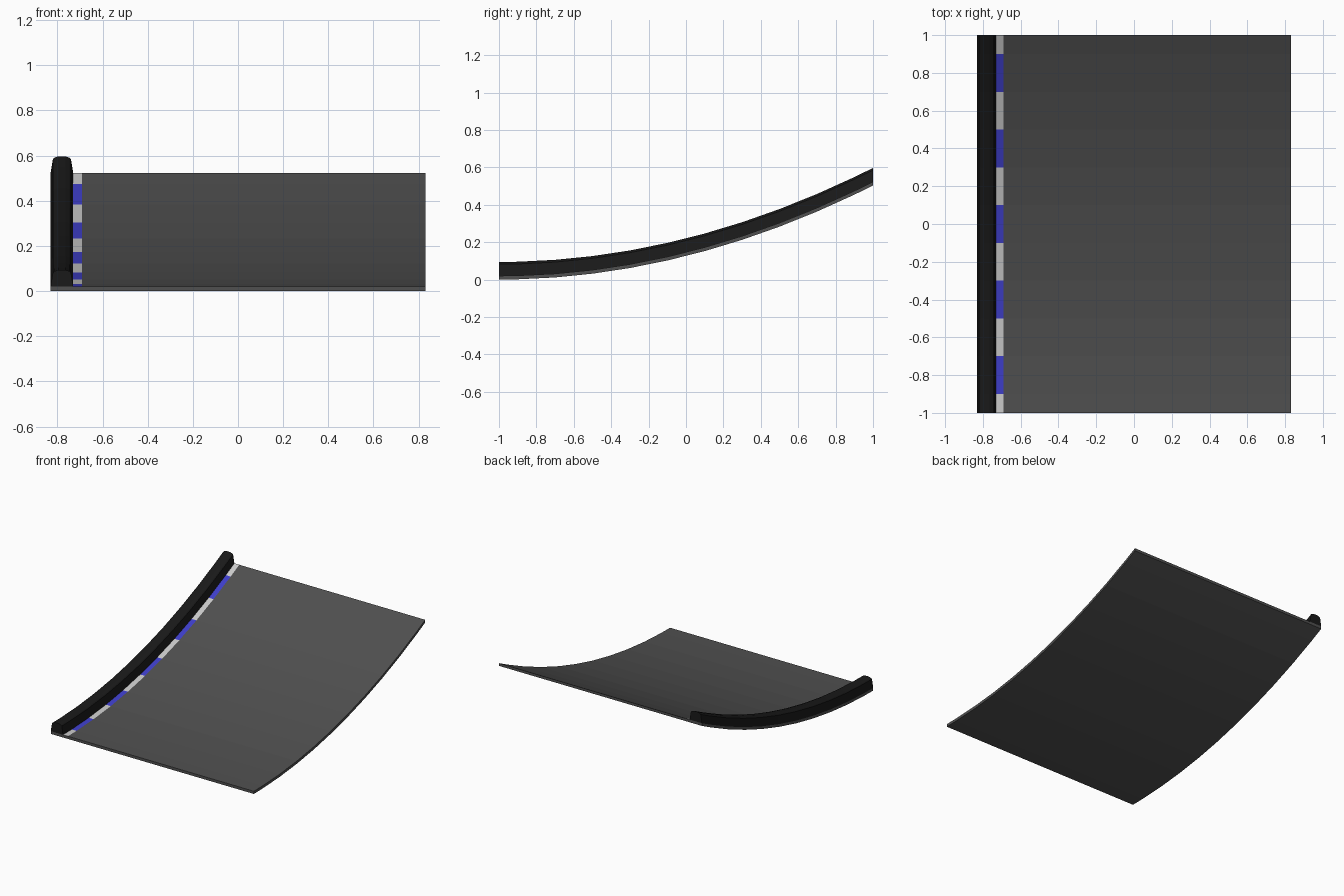
import bpy, bmesh

if "Cube" in bpy.data.objects:
    bpy.data.objects.remove(bpy.data.objects["Cube"])

# Stations along the track: half segments at both ends, full ones between
STATIONS = [-1.0] + [-0.9 + 0.2 * i for i in range(10)] + [1.0]
DECK = 0.02


def rise(y):
    return 0.1257 * (y + 1) ** 2


def material(name, rgb):
    m = bpy.data.materials.new(name)
    m.diffuse_color = (*rgb, 1)
    m.use_nodes = True
    m.node_tree.nodes["Principled BSDF"].inputs["Base Color"].default_value = m.diffuse_color
    return m


def sweep(name, profile, mats, pick=lambda edge, seg: 0):
    """Sweep a closed (x, z) profile up the ramp; pick chooses a material per face."""
    bm = bmesh.new()
    rings = [[bm.verts.new((x, y, z + rise(y))) for x, z in profile] for y in STATIONS]
    n = len(profile)
    for s, (a, b) in enumerate(zip(rings, rings[1:])):
        for e in range(n):
            f = e + 1 if e + 1 < n else 0
            face = bm.faces.new((a[e], a[f], b[f], b[e]))
            face.material_index = pick(e, s)
    bm.faces.new(rings[0])
    bm.faces.new(rings[-1][::-1])
    bmesh.ops.recalc_face_normals(bm, faces=bm.faces[:])
    me = bpy.data.meshes.new(name)
    bm.to_mesh(me)
    bm.free()
    for m in mats:
        me.materials.append(m)
    ob = bpy.data.objects.new(name, me)
    bpy.context.collection.objects.link(ob)
    return ob


asphalt = material("asphalt", (0.08, 0.08, 0.08))
white = material("stripe_white", (0.8, 0.8, 0.8))
blue = material("stripe_blue", (0.05, 0.05, 0.6))
black = material("barrier_black", (0.01, 0.01, 0.01))

# Road deck, with the striped edge line on the top face beside the barrier
sweep("road_deck",
      [(-0.83, 0), (0.83, 0), (0.83, DECK), (-0.69, DECK), (-0.73, DECK), (-0.83, DECK)],
      [asphalt, white, blue],
      lambda edge, seg: (2 if seg % 2 else 1) if edge == 3 else 0)

# Side barrier with tapered sides and a crowned top
half = [(0.05, 0), (0.04, 0.062), (0.033, 0.068), (0.015, 0.074)]
outline = half + [(-x, z) for x, z in reversed(half)]
sweep("side_barrier", [(x - 0.78, z + DECK) for x, z in outline], [black])
